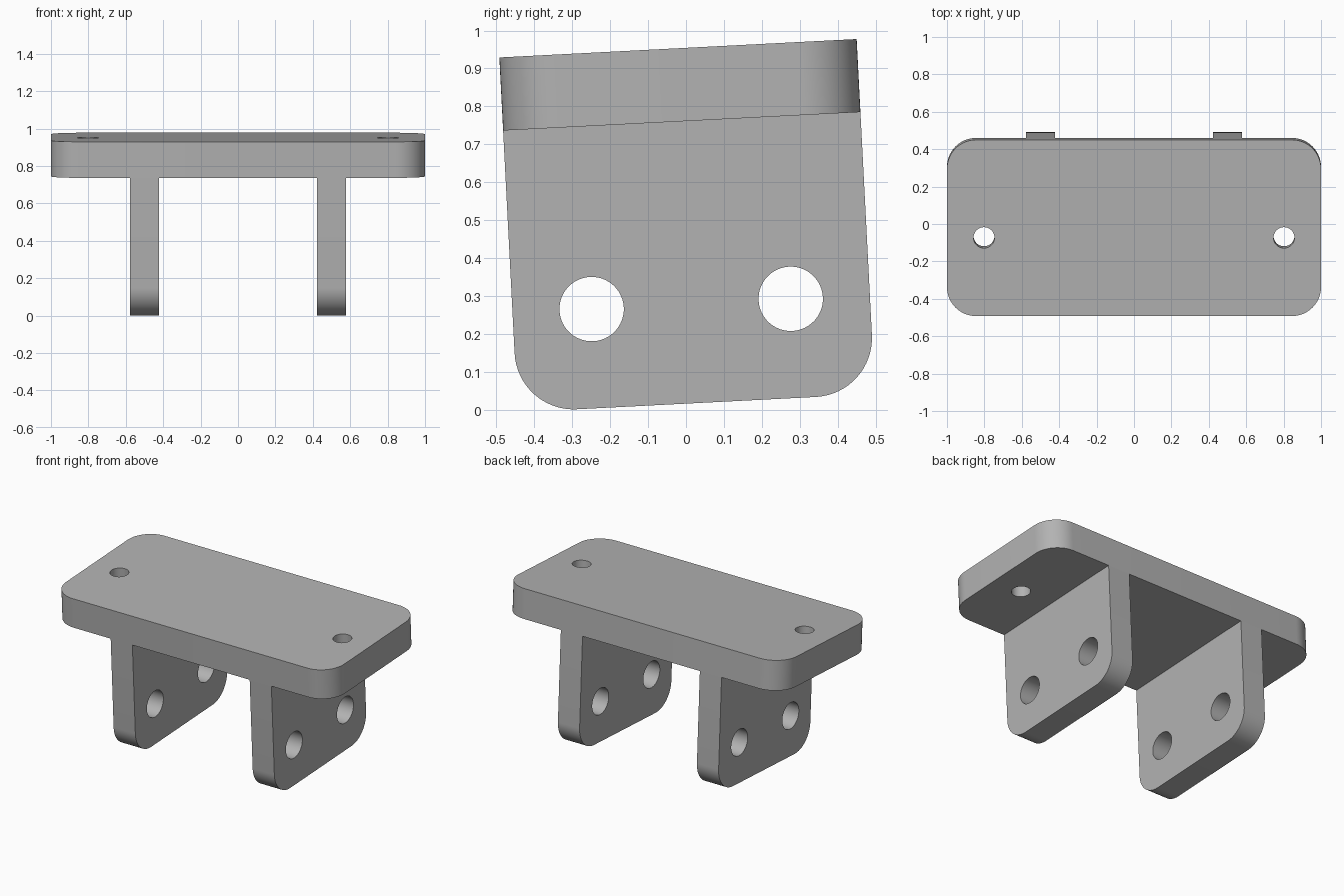
import bpy
import bmesh
from math import pi, cos, sin, radians
from mathutils import Matrix, Vector

cube = bpy.data.objects.get("Cube")
if cube:
    bpy.data.objects.remove(cube, do_unlink=True)

grey = bpy.data.materials.new("plain grey")
grey.use_nodes = True
COLOUR = (0.45, 0.45, 0.45, 1)
grey.diffuse_color = COLOUR
grey.node_tree.nodes["Principled BSDF"].inputs["Base Color"].default_value = COLOUR

# Shared dimensions, in the bracket's own untilted frame
TILT = Matrix.Rotation(radians(2.95), 4, "X")
BACK, FRONT = 0.5, -0.444
MID = (BACK + FRONT) / 2
TOP, UNDERSIDE, FOOT = 0.953, 0.76, 0.0155
RADIUS = 0.156
LUG_THICKNESS = 0.156


def arc(cx, cy, r, start, sweep, steps):
    return [(cx + r * cos(start + sweep * i / steps),
             cy + r * sin(start + sweep * i / steps)) for i in range(steps + 1)]


def circle(cx, cy, r):
    return arc(cx, cy, r, 0, 2 * pi, 48)[:-1]


def rounded_rect(x0, y0, x1, y1, top_rounded=True):
    """Outline running anticlockwise from the lower left corner."""
    r = RADIUS
    points = arc(x0 + r, y0 + r, r, pi, pi / 2, 16)
    points += arc(x1 - r, y0 + r, r, 1.5 * pi, pi / 2, 16)
    if top_rounded:
        points += arc(x1 - r, y1 - r, r, 0, pi / 2, 16)
        points += arc(x0 + r, y1 - r, r, pi / 2, pi / 2, 16)
    else:
        points += [(x1, y1), (x0, y1)]
    return points


def slab(name, loops, to_3d, direction):
    """Fill an outline with holes and extrude it into a solid."""
    bm = bmesh.new()
    edges = []
    for loop in loops:
        verts = [bm.verts.new(to_3d(a, b)) for a, b in loop]
        edges += [bm.edges.new((v, verts[i - 1])) for i, v in enumerate(verts)]
    bmesh.ops.triangle_fill(bm, edges=edges, use_beauty=True)
    result = bmesh.ops.extrude_face_region(bm, geom=bm.faces[:], use_keep_orig=True)
    moved = [g for g in result["geom"] if isinstance(g, bmesh.types.BMVert)]
    bmesh.ops.translate(bm, verts=moved, vec=Vector(direction))
    bmesh.ops.recalc_face_normals(bm, faces=bm.faces[:])
    mesh = bpy.data.meshes.new(name)
    bm.to_mesh(mesh)
    bm.free()
    mesh.materials.append(grey)
    obj = bpy.data.objects.new(name, mesh)
    bpy.context.collection.objects.link(obj)
    obj.matrix_world = TILT
    bpy.ops.object.select_all(action="DESELECT")
    obj.select_set(True)
    bpy.context.view_layer.objects.active = obj
    bpy.ops.object.shade_smooth_by_angle(angle=radians(30))


# Mounting plate with a screw hole near each end
plate_loops = [rounded_rect(-1, FRONT, 1, BACK)]
plate_loops += [circle(side * 0.802, -0.024, 0.056) for side in (-1, 1)]
slab("mounting_plate", plate_loops, lambda a, b: (a, b, UNDERSIDE),
     (0, 0, TOP - UNDERSIDE))

# Pair of hanging lugs, each with two pin holes
lug_loops = [rounded_rect(FRONT, FOOT, BACK, UNDERSIDE, top_rounded=False)]
lug_loops += [circle(MID + side * 0.263, 0.2775, 0.085) for side in (-1, 1)]
for name, centre in (("right_lug", -0.5), ("left_lug", 0.5)):
    slab(name, lug_loops,
         lambda a, b: (centre - LUG_THICKNESS / 2, a, b), (LUG_THICKNESS, 0, 0))
